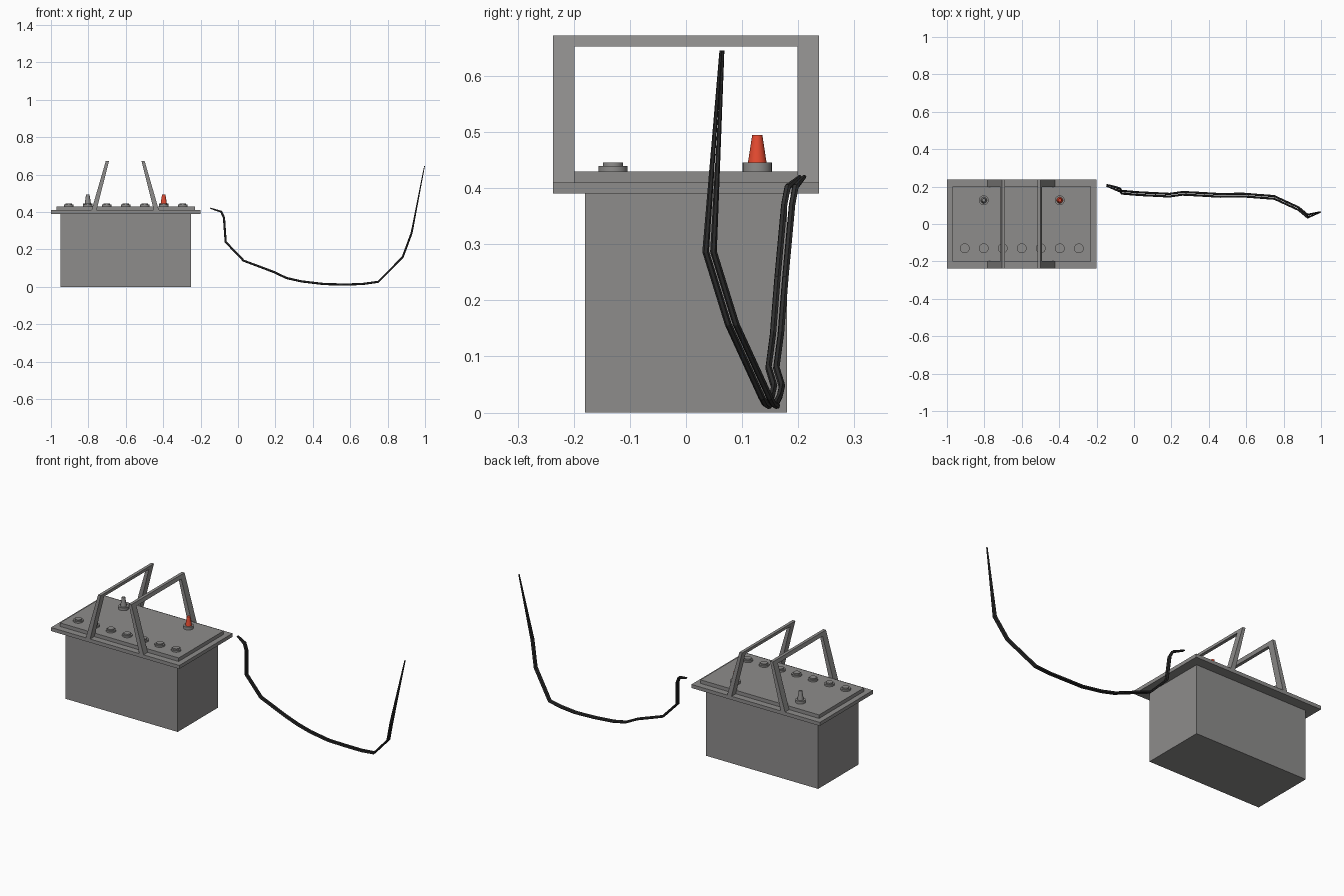
import bpy, bmesh
from mathutils import Vector

if "Cube" in bpy.data.objects:
    bpy.data.objects.remove(bpy.data.objects["Cube"])


def material(name, rgb):
    m = bpy.data.materials.new(name)
    m.diffuse_color = (*rgb, 1)
    m.use_nodes = True
    m.node_tree.nodes["Principled BSDF"].inputs["Base Color"].default_value = m.diffuse_color
    return m


red = material("red", (0.8, 0.07, 0.03))
black = material("black", (0.03, 0.03, 0.03))
grey = material("dark_grey", (0.27, 0.265, 0.26))


def finish(name, bm, mat=grey):
    bmesh.ops.recalc_face_normals(bm, faces=bm.faces)
    me = bpy.data.meshes.new(name)
    bm.to_mesh(me)
    bm.free()
    ob = bpy.data.objects.new(name, me)
    bpy.context.collection.objects.link(ob)
    me.materials.append(mat)
    return ob


def select_only(ob):
    bpy.ops.object.select_all(action='DESELECT')
    bpy.context.view_layer.objects.active = ob
    ob.select_set(True)


def box(name, lo, hi):
    bm = bmesh.new()
    bmesh.ops.create_cube(bm, size=1)
    for v in bm.verts:
        v.co = Vector([lo[i] if v.co[i] < 0 else hi[i] for i in range(3)])
    return finish(name, bm)


def lathe(name, x, y, profile, mat=grey, sides=24):
    """Round part from (radius, z) pairs, bottom to top, capped at both ends."""
    bm = bmesh.new()
    verts = [bm.verts.new((x + r, y, z)) for r, z in profile]
    axis = [bm.verts.new((x, y, profile[i][1])) for i in (0, -1)]
    chain = [axis[0]] + verts + [axis[1]]
    edges = [bm.edges.new(p) for p in zip(chain, chain[1:])]
    bmesh.ops.spin(bm, geom=chain + edges, cent=(x, y, 0), axis=(0, 0, 1),
                   angle=6.283185307, steps=sides)
    bmesh.ops.remove_doubles(bm, verts=bm.verts, dist=1e-5)
    select_only(finish(name, bm, mat))
    bpy.ops.object.shade_smooth_by_angle()


# Case and stepped lid
box("battery_case", (-0.95, -0.18, 0), (-0.25, 0.18, 0.39))
box("lid_rim", (-1.0, -0.237, 0.39), (-0.2, 0.237, 0.41))
box("lid_top", (-0.97, -0.2, 0.41), (-0.23, 0.2, 0.43))

# Cell caps along the front
for i in range(7):
    lathe(f"cell_cap_{i + 1}", -0.905 + i * 0.1017, -0.13,
          [(0.026, 0.43), (0.026, 0.439), (0.018, 0.439), (0.018, 0.446)])

# Terminals: collar and tapered post
for side, x, mat in (("negative", -0.803, grey), ("positive", -0.397, red)):
    lathe(side + "_collar", x, 0.127, [(0.026, 0.43), (0.026, 0.446)])
    lathe(side + "_post", x, 0.127, [(0.0165, 0.446), (0.009, 0.495)], mat)


# Carry handles: U frames leaning towards each other
def handle(name, sign):
    outline = [(-0.237, 0.41), (-0.237, 0.672), (0.237, 0.672), (0.237, 0.41),
               (0.199, 0.41), (0.199, 0.652), (-0.199, 0.652), (-0.199, 0.41)]
    bm = bmesh.new()
    rings = []
    for low, high in ((0.18, 0.104), (0.153, 0.087)):
        ring = []
        for y, z in outline:
            t = (z - 0.41) / 0.262
            ring.append(bm.verts.new((-0.603 + sign * (low + (high - low) * t), y, z)))
        rings.append(ring)
    a, b = rings
    for i in range(8):
        j = (i + 1) % 8
        bm.faces.new((a[i], a[j], b[j], b[i]))
    for r in rings:
        for k in ((0, 1, 6, 7), (1, 2, 5, 6), (2, 3, 4, 5)):
            bm.faces.new([r[n] for n in k])
    finish(name, bm)


handle("left_handle", -1)
handle("right_handle", 1)

# Drooping two-strand cable: x, y, z, radius factor, strand half spacing
path = [(-0.147, 0.207, 0.420, 0.6, 0.004), (-0.09, 0.188, 0.402, 1, 0.007),
        (-0.075, 0.182, 0.37, 1, 0.007), (-0.066, 0.17, 0.24, 1, 0.007),
        (0.03, 0.162, 0.14, 1, 0.007), (0.19, 0.154, 0.08, 1, 0.007),
        (0.26, 0.164, 0.047, 1, 0.007), (0.34, 0.160, 0.029, 1, 0.007),
        (0.46, 0.153, 0.015, 1, 0.007), (0.58, 0.155, 0.012, 1, 0.007),
        (0.67, 0.148, 0.016, 1, 0.007), (0.75, 0.142, 0.027, 1, 0.007),
        (0.88, 0.082, 0.158, 1, 0.007), (0.928, 0.042, 0.287, 1, 0.007),
        (0.997, 0.064, 0.645, 0.4, 0.002)]
for strand, s in (("cable_strand_a", -1), ("cable_strand_b", 1)):
    cu = bpy.data.curves.new(strand, 'CURVE')
    cu.dimensions = '3D'
    cu.bevel_depth = 0.006
    cu.bevel_resolution = 1
    cu.use_fill_caps = True
    sp = cu.splines.new('POLY')
    sp.points.add(len(path) - 1)
    sp.use_smooth = False
    for p, (x, y, z, r, gap) in zip(sp.points, path):
        p.co = (x, y + s * gap, z, 1)
        p.radius = r
    cu.materials.append(black)
    ob = bpy.data.objects.new(strand, cu)
    bpy.context.collection.objects.link(ob)
    select_only(ob)
    bpy.ops.object.convert(target='MESH')
